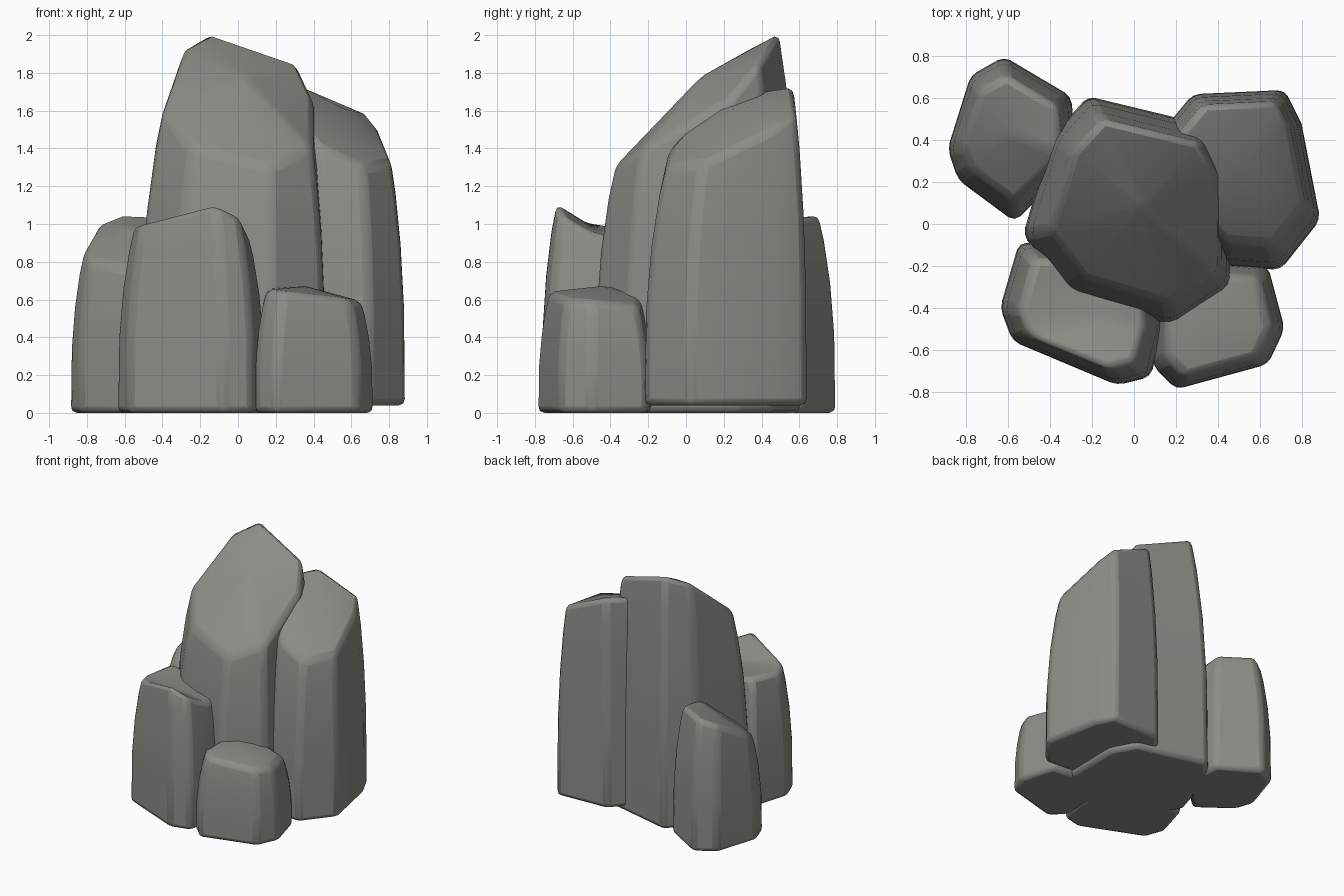
import bpy
import bmesh
import math
from mathutils import Vector

default_cube = bpy.data.objects.get("Cube")
if default_cube:
    bpy.data.objects.remove(default_cube, do_unlink=True)

# One grey stone colour for everything
stone = bpy.data.materials.new("grey_stone")
stone.use_nodes = True
stone_colour = (0.25, 0.27, 0.235, 1.0)
stone.diffuse_color = stone_colour
shader = next(n for n in stone.node_tree.nodes if n.type == 'BSDF_PRINCIPLED')
shader.inputs["Base Color"].default_value = stone_colour
shader.inputs["Roughness"].default_value = 0.9

# Column profile shared by all rocks: (fraction of height, how far the taper has gone)
PROFILE = ((0, 0), (0.4, 0.06), (0.66, 0.3), (0.87, 0.66), (1, 1))


def bounds_centre(corners):
    """Middle of the outline in plan."""
    xs = [c[0] for c in corners]
    ys = [c[1] for c in corners]
    return Vector(((min(xs) + max(xs)) / 2, (min(ys) + max(ys)) / 2))


def rock_column(name, corners, peak, top_scale, lean=(0, 0), base=0.0, bevel=0.035):
    """Tapered column: corners are (x, y, rim height), peak is the middle of the cap."""
    bm = bmesh.new()
    centre = bounds_centre(corners)
    rings = []
    for fraction, taper in PROFILE:
        scale = 1 + (top_scale - 1) * taper
        ring = []
        for x, y, rim in corners:
            spot = centre + (Vector((x, y)) - centre) * scale + Vector(lean) * taper
            ring.append(bm.verts.new((spot.x, spot.y, base + (rim - base) * fraction)))
        rings.append(ring)

    # Walls, floor and faceted cap
    count = len(corners)
    bm.faces.new(rings[0])
    for lower, upper in zip(rings, rings[1:]):
        for i in range(count):
            j = (i + 1) % count
            bm.faces.new((lower[i], lower[j], upper[j], upper[i]))
    tip = bm.verts.new(peak)
    for i in range(count):
        bm.faces.new((rings[-1][i], rings[-1][(i + 1) % count], tip))
    bmesh.ops.recalc_face_normals(bm, faces=bm.faces)

    mesh = bpy.data.meshes.new(name)
    bm.to_mesh(mesh)
    bm.free()
    mesh.materials.append(stone)
    rock = bpy.data.objects.new(name, mesh)
    bpy.context.collection.objects.link(rock)

    # Worn edges
    worn = rock.modifiers.new("worn_edges", 'BEVEL')
    worn.width = bevel
    worn.segments = 2
    worn.limit_method = 'ANGLE'
    worn.angle_limit = math.radians(22)

    bpy.ops.object.select_all(action='DESELECT')
    rock.select_set(True)
    bpy.context.view_layer.objects.active = rock
    bpy.ops.object.shade_smooth_by_angle(angle=math.radians(25))
    return rock


# Tall middle rock, its cap sloping down to the front
rock_column("main_rock", [
    (-0.22, 0.61, 2.01), (0.36, 0.47, 1.85), (0.47, 0.27, 1.66), (0.46, -0.3, 1.4),
    (0.18, -0.49, 1.3), (-0.33, -0.34, 1.4), (-0.53, -0.05, 1.6), (-0.39, 0.42, 1.93),
], peak=(0.04, 0.08, 1.78), top_scale=0.8, lean=(0.03, 0))

# Second tallest rock, behind on the left
rock_column("back_left_rock", [
    (0.28, 0.62, 1.73), (0.72, 0.64, 1.58), (0.8, 0.48, 1.5), (0.89, 0.02, 1.32),
    (0.7, -0.22, 1.3), (0.42, -0.2, 1.4), (0.2, 0.02, 1.6), (0.14, 0.45, 1.71),
], peak=(0.56, 0.3, 1.61), top_scale=0.8, lean=(0, 0.03), base=0.04)

# Medium rock, behind on the right
rock_column("back_right_rock", [
    (-0.62, 0.8, 1.05), (-0.3, 0.61, 1.04), (-0.27, 0.3, 1.0), (-0.57, 0.01, 0.76),
    (-0.84, 0.21, 0.8), (-0.89, 0.36, 0.85), (-0.78, 0.71, 1.0),
], peak=(-0.6, 0.43, 0.98), top_scale=0.77)

# Medium rock in front, its cap dipping backwards from the front rim
rock_column("front_right_rock", [
    (-0.08, -0.77, 1.11), (0.08, -0.73, 1.05), (0.14, -0.5, 0.95), (0.1, -0.1, 0.92),
    (-0.55, -0.09, 1.01), (-0.64, -0.4, 0.99), (-0.58, -0.56, 1.01),
], peak=(-0.18, -0.47, 0.96), top_scale=0.77)

# Low rock in front
rock_column("front_left_rock", [
    (0.09, -0.68, 0.65), (0.2, -0.79, 0.64), (0.64, -0.67, 0.6), (0.72, -0.5, 0.59),
    (0.64, -0.2, 0.57), (0.4, -0.18, 0.62), (0.09, -0.25, 0.66),
], peak=(0.36, -0.46, 0.67), top_scale=0.8)
